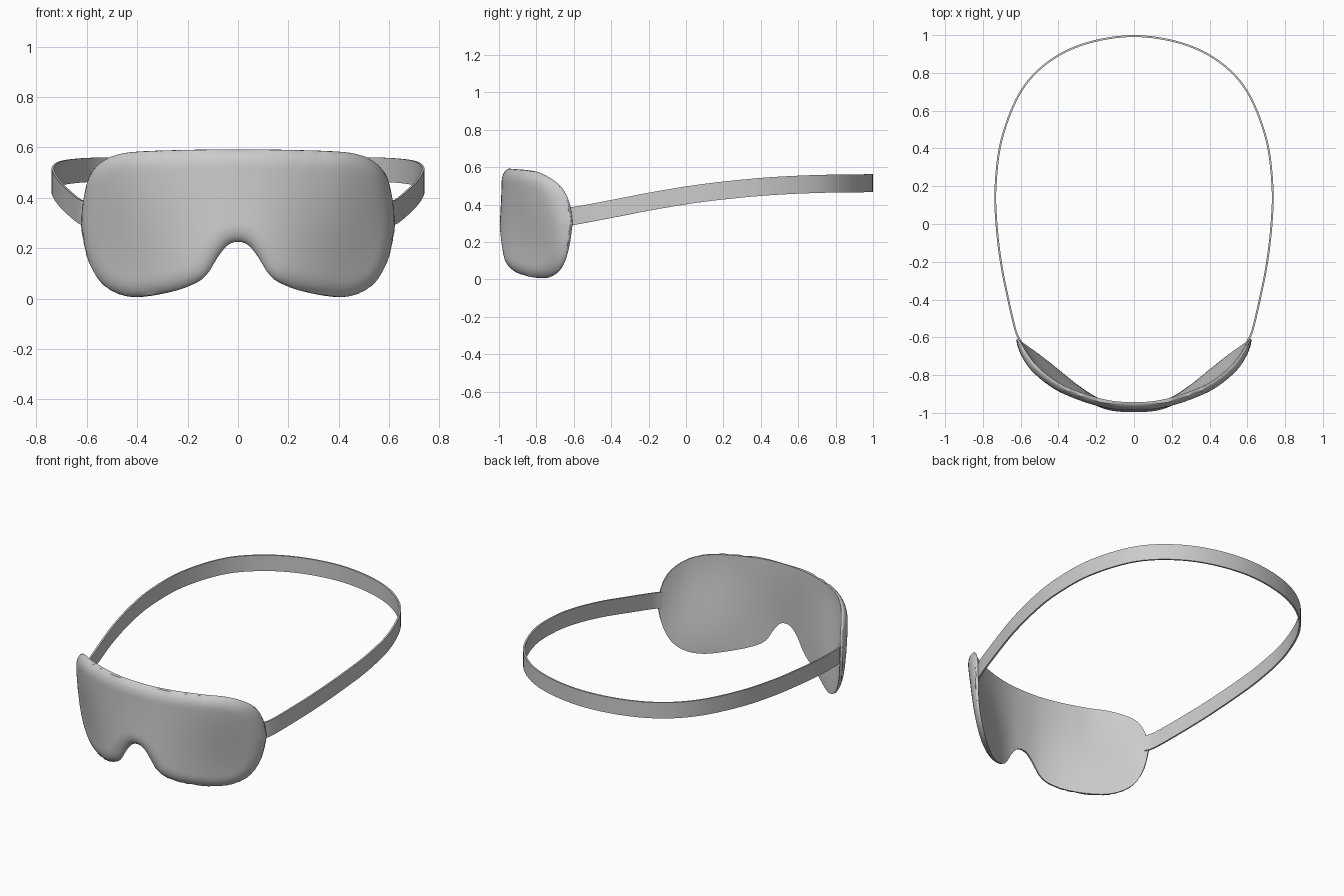
import bpy, math
from mathutils import Vector

if "Cube" in bpy.data.objects:
    bpy.data.objects.remove(bpy.data.objects["Cube"])


def spline(pts, n=12):
    """Catmull-Rom curve through the points."""
    p = [Vector(q) for q in pts]
    p = [2 * p[0] - p[1]] + p + [2 * p[-1] - p[-2]]
    out = []
    for i in range(1, len(p) - 2):
        a, b, c, d = p[i - 1:i + 3]
        for k in range(n):
            t = k / n
            out.append(0.5 * (2 * b + (c - a) * t + (2 * a - 5 * b + 4 * c - d) * t * t
                              + (3 * b - a - 3 * c + d) * t ** 3))
    return out + [p[-2].copy()]


def mirrored(pts):
    return [(-q[0], *q[1:]) for q in reversed(pts[1:])] + list(pts)


def lookup(poly, x):
    """Height of a left-to-right polyline at x."""
    for a, b in zip(poly, poly[1:]):
        if x <= b.x:
            t = (x - a.x) / max(b.x - a.x, 1e-6)
            return a.y + (b.y - a.y) * min(max(t, 0), 1)
    return poly[-1].y


def make(name, verts, faces):
    me = bpy.data.meshes.new(name)
    me.from_pydata(verts, [], faces)
    ob = bpy.data.objects.new(name, me)
    bpy.context.collection.objects.link(ob)
    bpy.ops.object.select_all(action='DESELECT')
    ob.select_set(True)
    bpy.context.view_layer.objects.active = ob
    bpy.ops.object.mode_set(mode='EDIT')
    bpy.ops.mesh.select_all(action='SELECT')
    bpy.ops.mesh.remove_doubles(threshold=0.0003)
    bpy.ops.mesh.normals_make_consistent(inside=False)
    bpy.ops.object.mode_set(mode='OBJECT')
    bpy.ops.object.shade_smooth_by_angle(angle=math.radians(50))
    return ob


# Mask outline (x, z) and the bend of its back surface (x, y)
W = 0.613
upper = spline(mirrored([(0, .592), (.2, .59), (.4, .583), (.49, .567), (.55, .53),
                         (.585, .475), (.605, .39), (W, .3)]))
lower = spline(mirrored([(0, .225), (.04, .213), (.08, .165), (.12, .1), (.165, .063),
                         (.26, .028), (.4, .006), (.49, .027), (.555, .085),
                         (.595, .18), (W, .3)]))
bend_top = spline(mirrored([(0, -.943), (.1, -.938), (.2, -.918), (.3, -.885), (.4, -.84),
                            (.5, -.765), (.56, -.695), (W, -.605)]))
bend_low = spline(mirrored([(0, -.965), (.1, -.956), (.2, -.915), (.3, -.85), (.4, -.77),
                            (.5, -.69), (W, -.605)]))
rim = upper + lower


def back_y(x, z):
    s = min(max(z / .58, 0), 1)
    s = s * s * (3 - 2 * s)
    return lookup(bend_low, x) * (1 - s) + lookup(bend_top, x) * s


def puff(x, z):
    """Padding thickness, rounded off toward the rim."""
    q = Vector((x, z))
    d = min((q - r).length for r in rim)
    e = 1 - min(d / .07, 1)
    return .042 * math.sqrt(max(1 - e * e, 0))


# Mask: padded front sheet and smooth back sheet joined at the rim
NU, NV = 100, 32
back, front, faces = [], [], []
for i in range(NU + 1):
    f = i / NU * 2 - 1
    x = W * (.45 * f + .55 * math.sin(f * math.pi / 2))
    if abs(f) > .9:
        x = math.copysign(W - (W - abs(x)) * (1 - abs(f)) / .1, f)
    lo, hi = lookup(lower, x), lookup(upper, x)
    for j in range(NV + 1):
        z = lo + (hi - lo) * (1 - math.cos(math.pi * j / NV)) / 2
        y = back_y(x, z)
        h = .03
        slope = (back_y(min(x + h, W), z) - back_y(max(x - h, -W), z)) / (
            min(x + h, W) - max(x - h, -W))
        nrm = Vector((slope, -1, 0)).normalized()
        edge = j in (0, NV) or i in (0, NU)
        t = 0 if edge else puff(x, z)
        p = Vector((x, y, z))
        back.append(p)
        front.append(p + nrm * t)
off = len(back)
for i in range(NU):
    for j in range(NV):
        a = i * (NV + 1) + j
        b = a + NV + 1
        faces.append((a, a + 1, b + 1, b))
        faces.append((off + a, off + b, off + b + 1, off + a + 1))
make("padded_mask", back + front, faces)

# Elastic strap: thin flat band swept around the back of the head
half = [(0, .995, .515), (.25, .957, .514), (.45, .86, .512), (.6, .7, .51), (.7, .45, .498),
        (.733, .2, .475), (.728, 0, .449), (.705, -.2, .415), (.67, -.38, .38),
        (.628, -.56, .346), (.6, -.622, .337)]
path = spline(mirrored(half), 10)
T, H = .005, .048
verts, faces = [], []
for i, p in enumerate(path):
    d = path[min(i + 1, len(path) - 1)] - path[max(i - 1, 0)]
    n = Vector((d.y, -d.x, 0)).normalized() * T
    up = Vector((0, 0, H))
    verts += [p + n + up, p - n + up, p - n - up, p + n - up]
for i in range(len(path) - 1):
    for k in range(4):
        a, b = 4 * i + k, 4 * i + (k + 1) % 4
        faces.append((a, b, b + 4, a + 4))
e = len(verts)
faces += [(0, 1, 2, 3), (e - 4, e - 3, e - 2, e - 1)]
make("head_strap", verts, faces)
